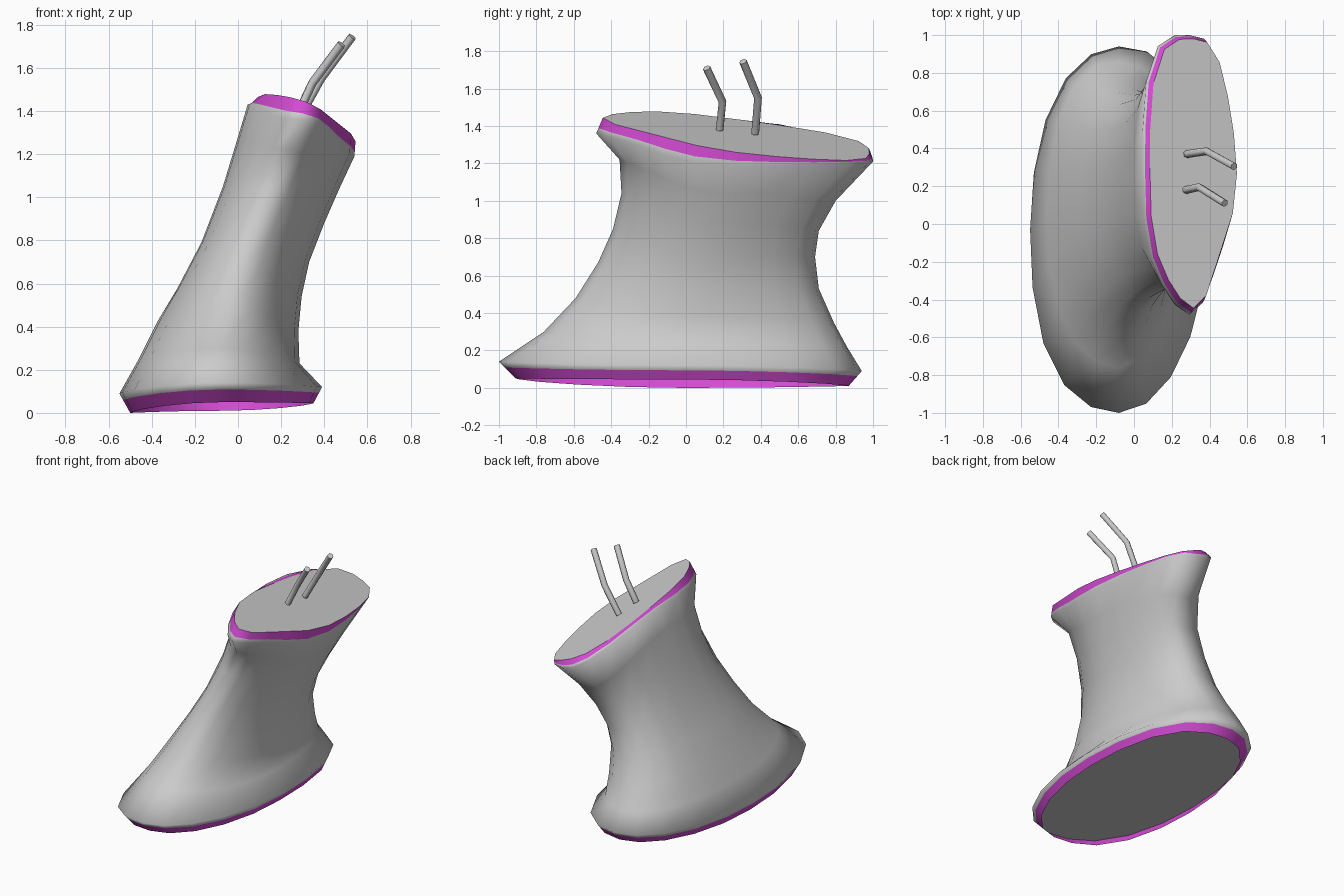
import bpy, bmesh
from math import sin, cos, tau

if "Cube" in bpy.data.objects:
    bpy.data.objects.remove(bpy.data.objects["Cube"])

SEGS = 20


def material(name, color):
    m = bpy.data.materials.new(name)
    m.diffuse_color = color
    m.use_nodes = True
    m.node_tree.nodes["Principled BSDF"].inputs["Base Color"].default_value = m.diffuse_color
    return m


def add_object(name, bm):
    mesh = bpy.data.meshes.new(name)
    bm.to_mesh(mesh)
    bm.free()
    ob = bpy.data.objects.new(name, mesh)
    bpy.context.collection.objects.link(ob)
    return ob


grey = material("grey_shell", (0.8, 0.8, 0.8, 1))
purple = material("purple_rim", (0.65, 0.07, 0.65, 1))

# Silhouette profiles, bottom edge to cap edge: (x, z) left/right, (y, z) front/back
left = [(-.50, 0), (-.55, .09), (-.46, .25), (-.37, .43), (-.28, .58),
        (-.17, .79), (-.07, 1.05), (0, 1.28), (.045, 1.43), (.085, 1.47)]
right = [(.35, .045), (.39, .12), (.285, .23), (.28, .38), (.295, .54),
         (.33, .70), (.40, .88), (.47, 1.04), (.54, 1.19), (.545, 1.25)]
front = [(-.91, .05), (-1, .14), (-.76, .30), (-.59, .48), (-.47, .67),
         (-.39, .85), (-.345, 1.04), (-.355, 1.22), (-.48, 1.36), (-.445, 1.445)]
back = [(.87, .01), (.94, .09), (.86, .22), (.79, .35), (.71, .53),
        (.69, .70), (.71, .84), (.80, 1.00), (1.0, 1.21), (.98, 1.275)]
LAST = len(left) - 1


def ring_points(i):
    """Ellipse through four silhouette points, with its diagonals bulged or flattened."""
    l, r, f, b = left[i], right[i], front[i], back[i]
    t = i / LAST
    pts = []
    for j in range(SEGS):
        c, s = cos(tau * j / SEGS), sin(tau * j / SEGS)
        diag = 2 * c * s
        skew = min(1, 1.3 * t) if s > c else t ** 1.5
        k = 1 + .11 * skew * (s - c) * diag ** 2
        k += .075 * max(0, 1 - 2.5 * t) * max(0, diag) ** 2
        x = (l[0] + r[0]) / 2 + (r[0] - l[0]) / 2 * c * k
        y = (f[0] + b[0]) / 2 + (b[0] - f[0]) / 2 * s * k
        z = c * c * (r if c > 0 else l)[1] + s * s * (b if s > 0 else f)[1]
        if i == LAST:
            z = 1.505 - .385 * x - .134 * y      # planar sloping cap
        pts.append((x, y, z))
    return pts


def blend(a, b, f):
    return [tuple(u + (v - u) * f for u, v in zip(p, q)) for p, q in zip(a, b)]


# Flared body: loft with an extra ring inside each rim strip to end the colour
outline = [ring_points(i) for i in range(LAST + 1)]
outline.insert(LAST, blend(outline[LAST - 1], outline[LAST], .35))
outline.insert(1, blend(outline[0], outline[1], .65))
bm = bmesh.new()
rings = [[bm.verts.new(p) for p in ring] for ring in outline]
for i, (lo, hi) in enumerate(zip(rings, rings[1:])):
    for j in range(SEGS):
        k = (j + 1) % SEGS
        face = bm.faces.new((lo[j], lo[k], hi[k], hi[j]))
        face.material_index = 1 if i in (0, len(rings) - 2) else 0
        face.smooth = True
cap = bm.faces.new(rings[-1])
for e in cap.edges:
    e.smooth = False
body = add_object("flared_body", bm)
body.data.materials.append(grey)
body.data.materials.append(purple)

# Base plate recessed just inside the lower rim
bm = bmesh.new()
bm.faces.new([bm.verts.new(p) for p in reversed(blend(outline[0], outline[2], .65))])
add_object("base_plate", bm)


# Bent wires standing on the cap
def wire(name, points, radius=.021):
    cu = bpy.data.curves.new(name, 'CURVE')
    cu.dimensions = '3D'
    cu.bevel_depth = radius
    cu.bevel_resolution = 1
    cu.use_fill_caps = True
    sp = cu.splines.new('POLY')
    sp.points.add(len(points) - 1)
    for p, co in zip(sp.points, points):
        p.co = (*co, 1)
    bpy.context.collection.objects.link(bpy.data.objects.new(name, cu))


wire("rear_wire", [(.28, .37, 1.36), (.385, .385, 1.55), (.53, .305, 1.745)])
wire("front_wire", [(.275, .18, 1.38), (.345, .195, 1.53), (.48, .11, 1.71)])
